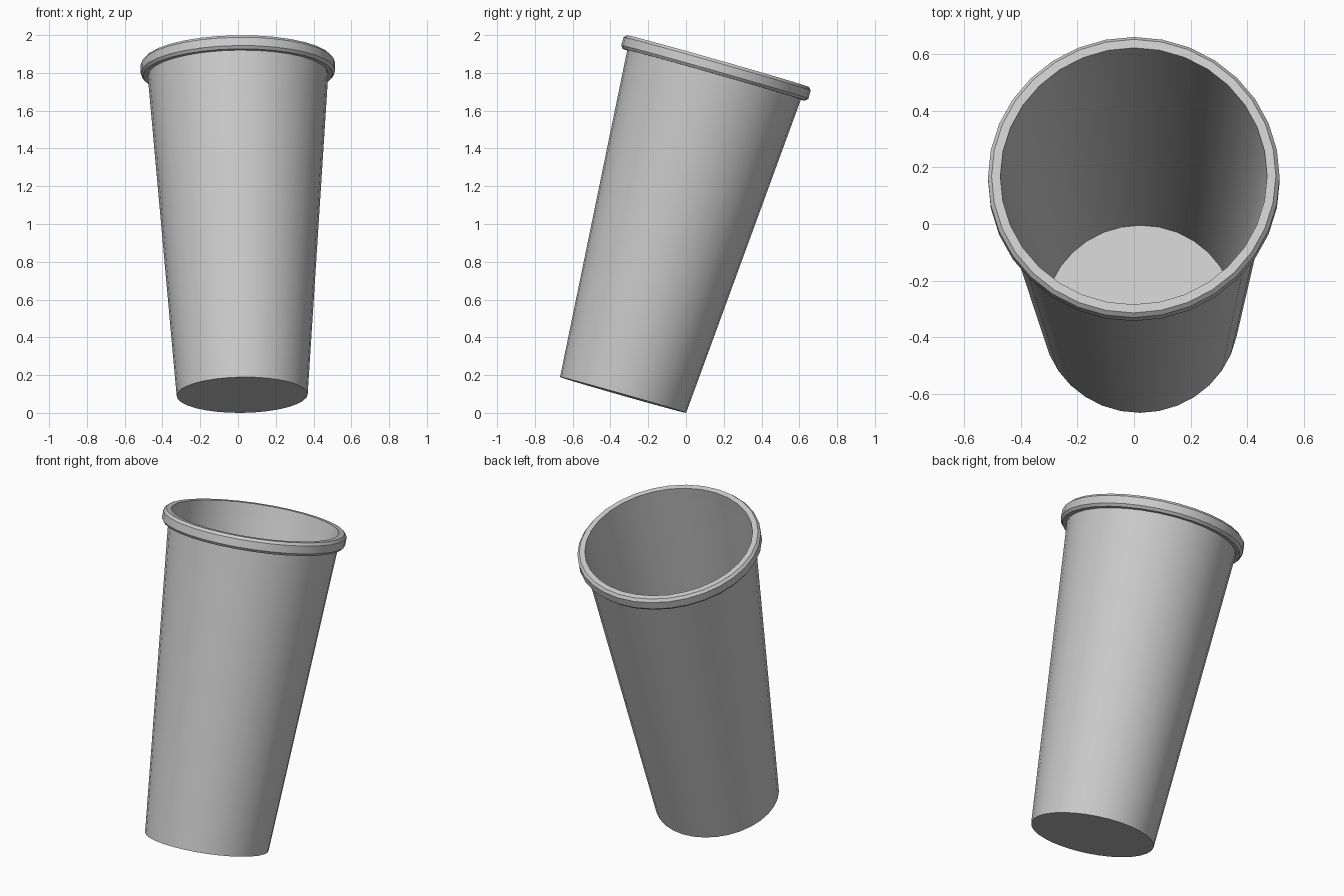
import bpy
import bmesh
import math
from mathutils import Vector, Matrix

if "Cube" in bpy.data.objects:
    bpy.data.objects.remove(bpy.data.objects["Cube"], do_unlink=True)

SIDES = 32
BASE = Vector((0.022, -0.333, 0.095))   # centre of the underside
MOUTH = Vector((-0.001, 0.169, 1.862))  # centre of the open top
axis = MOUTH - BASE
LENGTH = axis.length
TILT = Matrix.Translation(BASE) @ Vector((0, 0, 1)).rotation_difference(axis).to_matrix().to_4x4()

grey = bpy.data.materials.new("light grey")
grey.use_nodes = True
grey.diffuse_color = (0.6, 0.6, 0.6, 1)
grey.node_tree.nodes["Principled BSDF"].inputs["Base Color"].default_value = (0.6, 0.6, 0.6, 1)


def lathe(name, profile):
    """Spin a (radius, height) profile about the tilted cup axis."""
    bm = bmesh.new()
    verts = [bm.verts.new((r, 0, h)) for r, h in profile]
    edges = [bm.edges.new(pair) for pair in zip(verts, verts[1:])]
    bmesh.ops.spin(bm, geom=verts + edges, cent=(0, 0, 0), axis=(0, 0, 1),
                   angle=math.tau, steps=SIDES, use_duplicate=False)
    bmesh.ops.remove_doubles(bm, verts=bm.verts, dist=0.0005)
    # Face the first outer side away from the axis
    bmesh.ops.recalc_face_normals(bm, faces=bm.faces)
    outer = max(bm.faces, key=lambda f: f.calc_center_median().xy.length)
    if outer.normal.dot(Vector((*outer.calc_center_median().xy, 0))) < 0:
        bmesh.ops.reverse_faces(bm, faces=bm.faces)
    bm.transform(TILT)
    mesh = bpy.data.meshes.new(name)
    bm.to_mesh(mesh)
    bm.free()
    mesh.materials.append(grey)
    obj = bpy.data.objects.new(name, mesh)
    bpy.context.collection.objects.link(obj)
    bpy.ops.object.select_all(action='DESELECT')
    obj.select_set(True)
    bpy.context.view_layer.objects.active = obj
    bpy.ops.object.shade_smooth_by_angle(angle=math.radians(30))
    return obj


RIM_LOW = LENGTH - 0.075
WALL_OUT = (0.478, RIM_LOW)
WALL_IN = (0.466, RIM_LOW)

# Tapered thin-walled body with its floor
lathe("cup_body", [(0, 0), (0.347, 0), WALL_OUT])
lathe("cup_lining", [WALL_IN, (0.338, 0.012), (0, 0.012)])
# The lining faces the axis
bpy.context.object.data.flip_normals()

# Bevelled band around the mouth
lathe("rim", [WALL_OUT, (0.503, RIM_LOW), (0.515, RIM_LOW + 0.015),
              (0.515, LENGTH - 0.015), (0.502, LENGTH), (0.471, LENGTH), WALL_IN])
